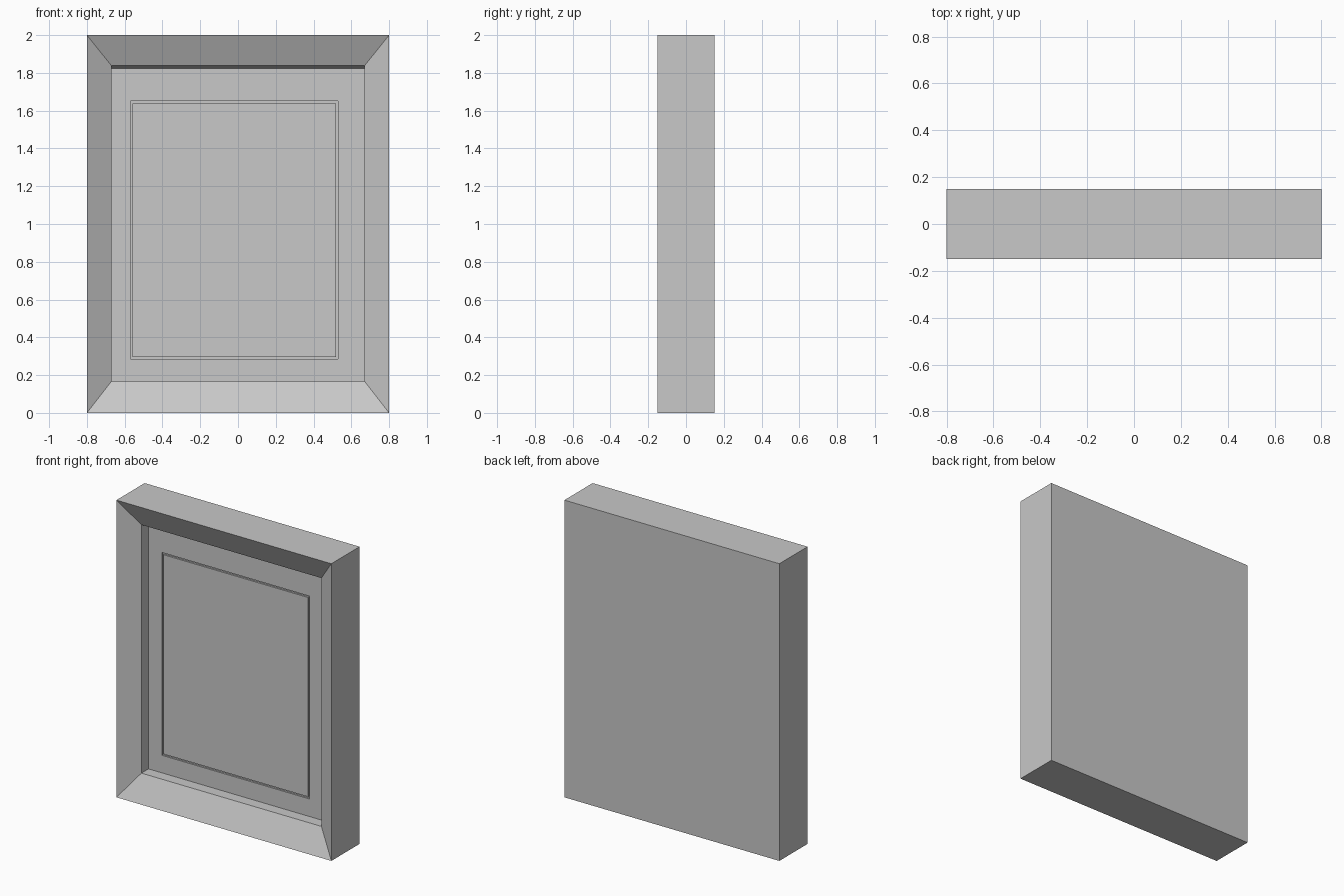
import bpy
import bmesh

cube = bpy.data.objects.get("Cube")
if cube:
    bpy.data.objects.remove(cube, do_unlink=True)

GREY = (0.58, 0.58, 0.58, 1)
grey = bpy.data.materials.new("plain_grey")
grey.use_nodes = True
grey.diffuse_color = GREY
grey.node_tree.nodes["Principled BSDF"].inputs["Base Color"].default_value = GREY


def nested_rectangles(name, rings, cap_start=False, cap_end=False):
    """Skin rectangles given as (left, right, bottom, top, y)."""
    bm = bmesh.new()
    loops = []
    for left, right, bottom, top, y in rings:
        corners = [(left, bottom), (right, bottom), (right, top), (left, top)]
        loops.append([bm.verts.new((x, y, z)) for x, z in corners])
    for a, b in zip(loops, loops[1:]):
        for i in range(4):
            j = (i + 1) % 4
            bm.faces.new((a[i], a[j], b[j], b[i]))
    if cap_start:
        bm.faces.new(loops[0][::-1])
    if cap_end:
        bm.faces.new(loops[-1])
    mesh = bpy.data.meshes.new(name)
    bm.to_mesh(mesh)
    bm.free()
    mesh.materials.append(grey)
    obj = bpy.data.objects.new(name, mesh)
    bpy.context.collection.objects.link(obj)
    return obj


# Frame: flat back, straight sides, sloping front border, recess wall
HALF_W, HALF_D, FLOOR = 0.8, 0.15, 0.005
recess = (-0.67, 0.67, 0.167, 1.822, FLOOR)
nested_rectangles("picture_frame", [
    (-HALF_W, HALF_W, 0, 2, HALF_D),
    (-HALF_W, HALF_W, 0, 2, -HALF_D),
    (-0.67, 0.67, 0.167, 1.838, -0.07),
    recess,
], cap_start=True)


# Backing panel with a fine groove around the picture area
def inset(rect, amount, y):
    left, right, bottom, top = rect
    return (left + amount, right - amount, bottom + amount, top - amount, y)


picture = (-0.57, 0.53, 0.285, 1.65)
GROOVE, DEPTH = 0.012, 0.012
nested_rectangles("backing_panel", [
    recess,
    inset(picture, 0, FLOOR),
    inset(picture, 0, FLOOR + DEPTH),
    inset(picture, GROOVE, FLOOR + DEPTH),
    inset(picture, GROOVE, FLOOR),
], cap_end=True)
